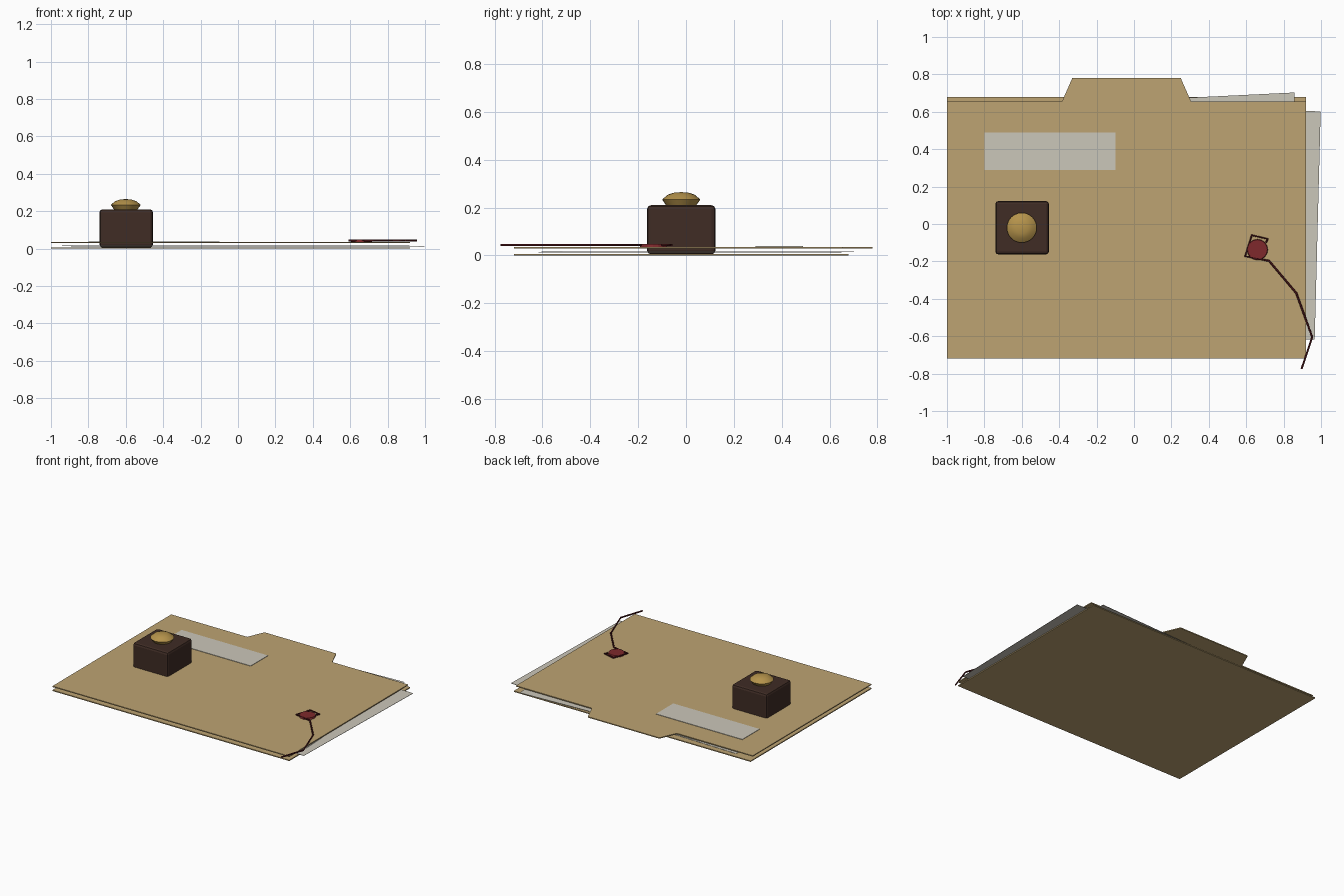
import bpy, bmesh, math
from mathutils import Matrix, Vector

if "Cube" in bpy.data.objects:
    bpy.data.objects.remove(bpy.data.objects["Cube"])


def material(name, rgb):
    m = bpy.data.materials.new(name)
    m.diffuse_color = (*rgb, 1)
    m.use_nodes = True
    m.node_tree.nodes["Principled BSDF"].inputs["Base Color"].default_value = m.diffuse_color
    return m


MANILA = material("manila card", (0.51, 0.37, 0.17))
PAPER = material("off white paper", (0.60, 0.57, 0.49))
WOOD = material("dark wood", (0.050, 0.025, 0.018))
BRASS = material("aged brass", (0.46, 0.29, 0.07))
WAX = material("red wax", (0.21, 0.022, 0.025))
CORD = material("dark red cord", (0.07, 0.007, 0.009))


def make_object(name, bm, mat):
    bmesh.ops.recalc_face_normals(bm, faces=bm.faces)
    mesh = bpy.data.meshes.new(name)
    bm.to_mesh(mesh)
    bm.free()
    mesh.materials.append(mat)
    ob = bpy.data.objects.new(name, mesh)
    bpy.context.collection.objects.link(ob)
    return ob


def plate(name, outline, z0, z1, mat):
    """Flat sheet: an outline extruded from z0 to z1."""
    bm = bmesh.new()
    face = bm.faces.new([bm.verts.new((x, y, z0)) for x, y in outline])
    ext = bmesh.ops.extrude_face_region(bm, geom=[face])["geom"]
    for v in ext:
        if isinstance(v, bmesh.types.BMVert):
            v.co.z = z1
    return make_object(name, bm, mat)


def rect(x0, x1, y0, y1):
    return [(x0, y0), (x1, y0), (x1, y1), (x0, y1)]


def tilted_sheet(name, corner, w, h, degrees, z):
    """Sheet hung from its back right corner and turned slightly."""
    rot = Matrix.Rotation(math.radians(degrees), 2)
    pts = [Vector(corner) + rot @ Vector(p) for p in rect(-w, 0, -h, 0)]
    plate(name, pts, z, z + 0.002, PAPER)


def smooth(ob, angle=30):
    bpy.ops.object.select_all(action='DESELECT')
    ob.select_set(True)
    bpy.context.view_layer.objects.active = ob
    bpy.ops.object.shade_smooth_by_angle(angle=math.radians(angle))


# Folder covers; the upper one carries the tab
plate("folder_back_cover", rect(-1, 0.92, -0.72, 0.68), 0.0, 0.007, MANILA)
plate("folder_front_cover",
      [(-1, -0.72), (0.92, -0.72), (0.92, 0.655), (0.305, 0.655), (0.25, 0.78),
       (-0.33, 0.78), (-0.385, 0.655), (-1, 0.655)], 0.029, 0.036, MANILA)

# Loose papers between the covers and the label on top
tilted_sheet("lower_paper", (0.998, 0.602), 1.86, 1.22, -1.5, 0.011)
tilted_sheet("upper_paper", (0.857, 0.703), 1.80, 1.22, 2.8, 0.017)
plate("label", rect(-0.80, -0.10, 0.29, 0.49), 0.036, 0.039, PAPER)

# Stamp block with rounded edges
bm = bmesh.new()
bmesh.ops.create_cube(bm, size=1, matrix=Matrix.Translation((-0.598, -0.02, 0.1075))
                      @ Matrix.Diagonal((0.286, 0.286, 0.205, 1)))
block = make_object("stamp_block", bm, WOOD)
bevel = block.modifiers.new("rounded edges", 'BEVEL')
bevel.width = 0.016
bevel.segments = 2

# Domed brass knob, turned from a profile
bm = bmesh.new()
profile = [(0, 0.265), (0.032, 0.262), (0.056, 0.254), (0.08, 0.234), (0.062, 0.208), (0, 0.208)]
vs = [bm.verts.new((r, 0, z)) for r, z in profile]
es = [bm.edges.new(p) for p in zip(vs, vs[1:])]
bmesh.ops.spin(bm, geom=vs + es, cent=(0, 0, 0), axis=(0, 0, 1), angle=math.tau, steps=24)
bmesh.ops.remove_doubles(bm, verts=bm.verts, dist=1e-4)
bmesh.ops.translate(bm, verts=bm.verts, vec=(-0.60, -0.02, 0))
smooth(make_object("stamp_knob", bm, BRASS), 40)

# Wax seal
bm = bmesh.new()
bmesh.ops.create_cone(bm, cap_ends=True, segments=16, radius1=0.056, radius2=0.053, depth=0.012,
                      matrix=Matrix.Translation((0.66, -0.137, 0.042)))
make_object("wax_seal", bm, WAX)

# Cord looped around the seal and trailing over the front edge
cord_path = [(0.705, -0.10), (0.715, -0.08), (0.63, -0.06), (0.594, -0.172),
             (0.722, -0.197), (0.868, -0.37), (0.953, -0.605), (0.896, -0.775)]
curve = bpy.data.curves.new("cord", 'CURVE')
curve.dimensions = '3D'
curve.bevel_depth = 0.0055
curve.bevel_resolution = 1
curve.use_fill_caps = True
spline = curve.splines.new('POLY')
spline.points.add(len(cord_path) - 1)
for point, (x, y) in zip(spline.points, cord_path):
    point.co = (x, y, 0.044, 1)
curve.materials.append(CORD)
bpy.context.collection.objects.link(bpy.data.objects.new("cord", curve))
